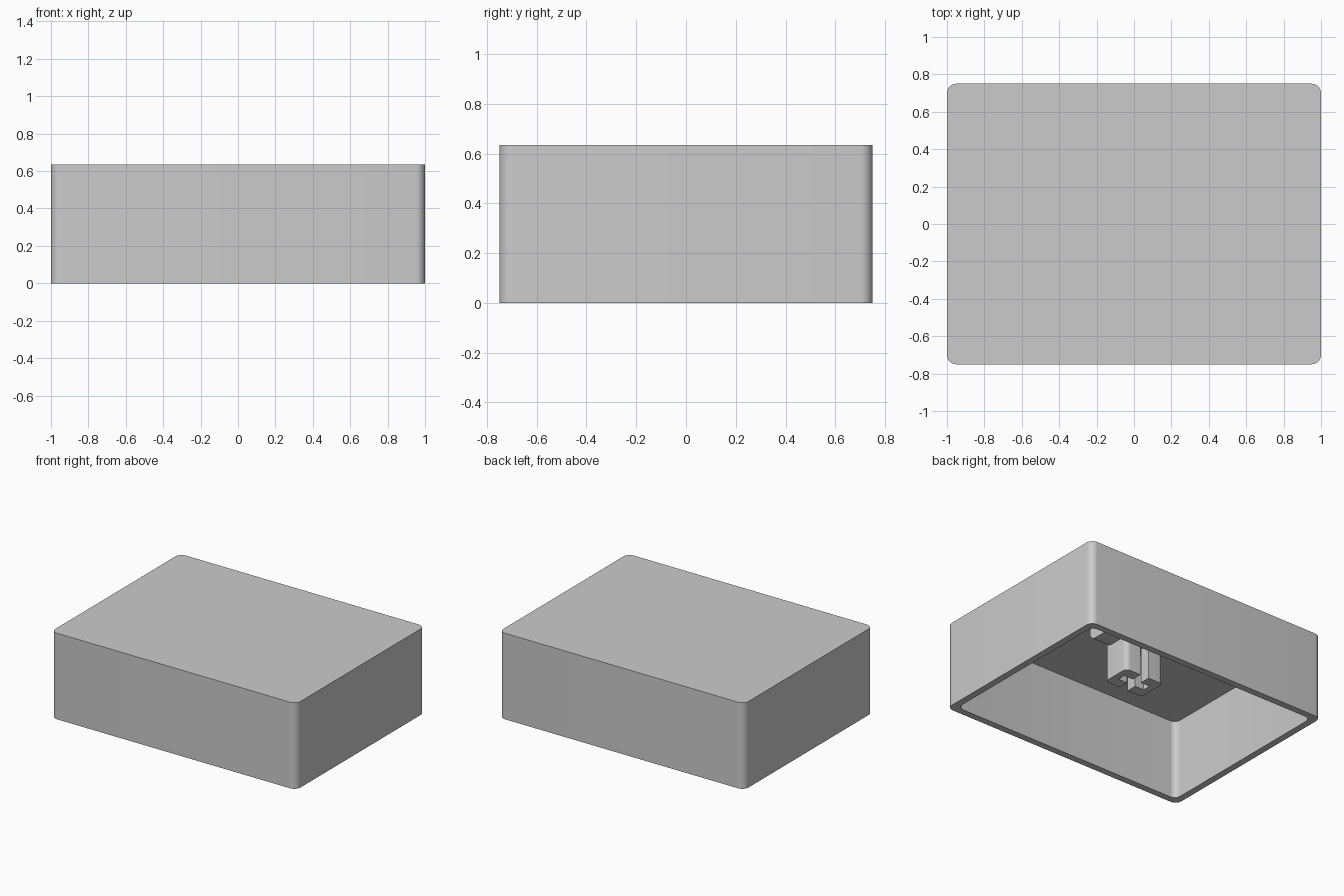
import bpy
import bmesh
import math
from mathutils import Matrix, Vector

cube = bpy.data.objects.get("Cube")
if cube:
    bpy.data.objects.remove(cube, do_unlink=True)

grey = bpy.data.materials.new("plain grey")
grey.use_nodes = True
colour = (0.6, 0.6, 0.6, 1)
grey.diffuse_color = colour
grey.node_tree.nodes["Principled BSDF"].inputs["Base Color"].default_value = colour


def rounded_box(name, low, high, radius=0, axis=2, segments=8):
    """Box between two corners, with the edges along one axis rounded."""
    low, high = Vector(low), Vector(high)
    bm = bmesh.new()
    bmesh.ops.create_cube(bm, size=1, matrix=Matrix.Translation((low + high) / 2)
                          @ Matrix.Diagonal((*(high - low), 1)))
    if radius:
        edges = [e for e in bm.edges
                 if abs((e.verts[0].co - e.verts[1].co).normalized()[axis]) > 0.9]
        bmesh.ops.bevel(bm, geom=edges, offset=radius, segments=segments,
                        profile=0.5, affect='EDGES')
    mesh = bpy.data.meshes.new(name)
    bm.to_mesh(mesh)
    bm.free()
    mesh.materials.append(grey)
    obj = bpy.data.objects.new(name, mesh)
    bpy.context.collection.objects.link(obj)
    return obj


def combine(obj, other, operation):
    """Apply a boolean and remove the helper."""
    other.hide_render = True
    bpy.context.view_layer.objects.active = obj
    mod = obj.modifiers.new("boolean", 'BOOLEAN')
    mod.operation, mod.object, mod.solver = operation, other, 'EXACT'
    bpy.ops.object.modifier_apply(modifier=mod.name)
    bpy.data.objects.remove(other, do_unlink=True)


# Hollow cap, open underneath
wall, ceiling, height = 0.05, 0.586, 0.635
cap = rounded_box("cap_shell", (-1, -0.75, 0), (1, 0.75, height), 0.05)
cavity = rounded_box("cavity_cutter", (-1 + wall, -0.75 + wall, -0.1),
                     (1 - wall, 0.75 - wall, ceiling), 0.045)
combine(cap, cavity, 'DIFFERENCE')

# Rounded rib across the ceiling that carries the stem
rib = rounded_box("ceiling_rib", (-0.2, -0.1, 0.49), (0.3, 0.1, 0.62), 0.055, axis=0)

# Stem with a cross socket: the y arm opens through the walls
stem = rounded_box("stem", (-0.16, -0.11, 0.234), (0.16, 0.11, 0.6), 0.035)
for half_x, half_y in ((0.11, 0.03), (0.035, 0.2)):
    slot = rounded_box("slot_cutter", (-half_x, -half_y, 0.1), (half_x, half_y, 0.5))
    combine(stem, slot, 'DIFFERENCE')

# Smooth corners, sharp rims
for obj in (cap, rib, stem):
    bpy.ops.object.select_all(action='DESELECT')
    obj.select_set(True)
    bpy.context.view_layer.objects.active = obj
    bpy.ops.object.shade_smooth_by_angle(angle=math.radians(30))
